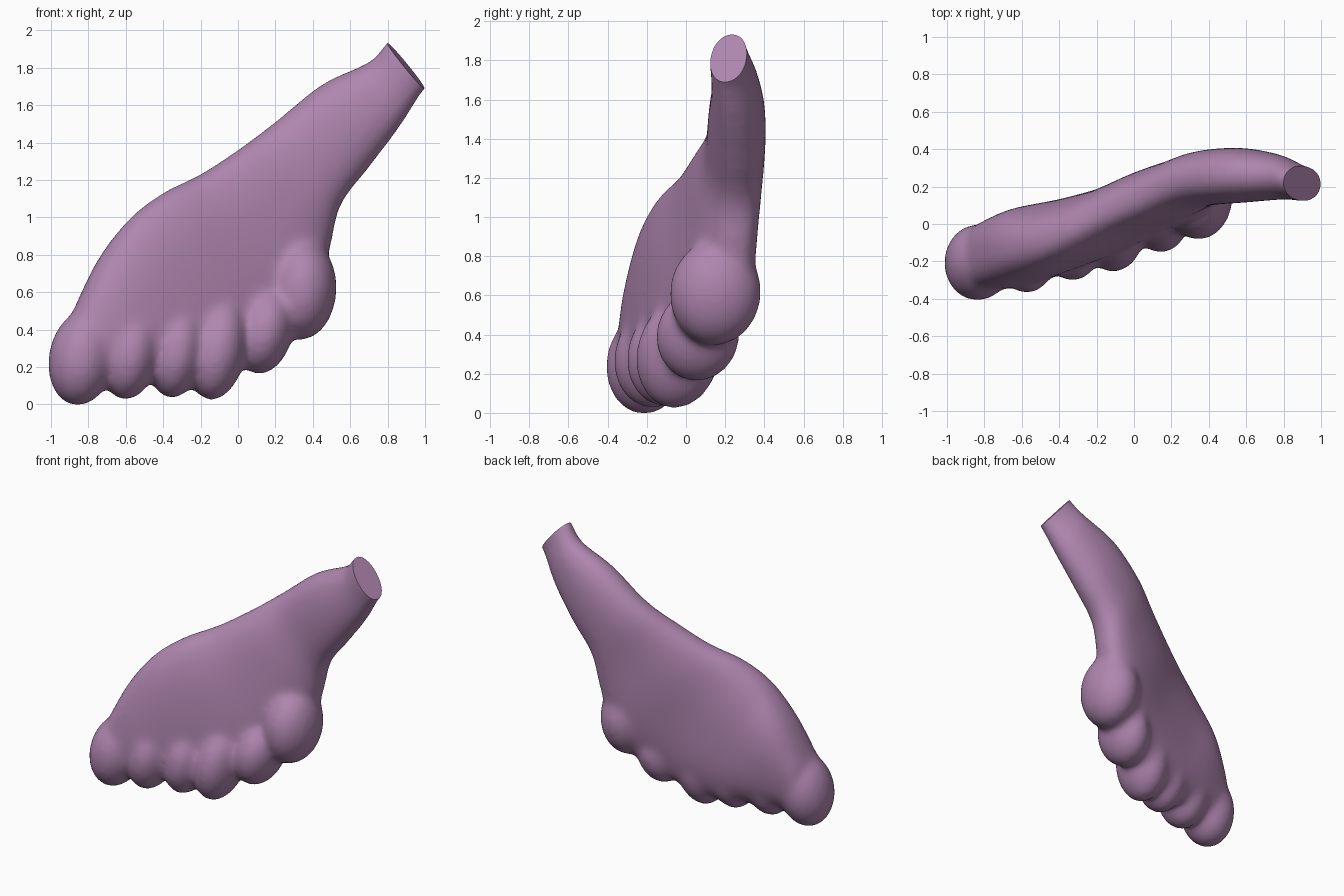
import bpy, bmesh, math
from mathutils import Vector

if "Cube" in bpy.data.objects:
    bpy.data.objects.remove(bpy.data.objects["Cube"])

mauve = bpy.data.materials.new("mauve skin")
mauve.use_nodes = True
mauve.diffuse_color = (0.43, 0.24, 0.43, 1)
mauve.node_tree.nodes["Principled BSDF"].inputs["Base Color"].default_value = mauve.diffuse_color

# Wrist-to-palm sections: upper edge x, z; lower edge x, z; upper y, lower y; half thickness
SECTIONS = [
    (0.88, 2.01, 1.09, 1.76, 0.22, 0.20, 0.095),
    (0.79, 1.93, 1.00, 1.68, 0.23, 0.205, 0.095),
    (0.70, 1.83, 0.86, 1.47, 0.26, 0.24, 0.12),
    (0.45, 1.71, 0.70, 1.26, 0.26, 0.26, 0.147),
    (0.20, 1.51, 0.55, 1.06, 0.23, 0.26, 0.15),
    (0.00, 1.36, 0.49, 0.82, 0.14, 0.25, 0.16),
    (-0.20, 1.23, 0.39, 0.48, 0.05, 0.21, 0.175),
    (-0.40, 1.13, 0.12, 0.25, -0.05, 0.09, 0.185),
    (-0.58, 0.99, -0.20, 0.12, -0.11, -0.02, 0.20),
    (-0.75, 0.77, -0.50, 0.11, -0.13, -0.12, 0.21),
    (-0.89, 0.48, -0.78, 0.12, -0.17, -0.19, 0.175),
]

# Finger lobes: lower tip, upper end, half width, half depth
LOBES = [
    ((-0.88, -0.23, -0.01), (-0.79, -0.18, 0.50), 0.178, 0.205),
    ((-0.62, -0.19, 0.02), (-0.52, -0.13, 0.52), 0.15, 0.21),
    ((-0.37, -0.13, 0.03), (-0.28, -0.06, 0.53), 0.147, 0.21),
    ((-0.16, -0.09, 0.02), (-0.05, 0.01, 0.57), 0.155, 0.215),
    ((0.09, 0.03, 0.16), (0.20, 0.09, 0.62), 0.152, 0.215),
    ((0.33, 0.13, 0.34), (0.36, 0.17, 0.88), 0.183, 0.235),
]


def blend(a, b, c, d, t):
    """Smooth curve between b and c."""
    return [0.5 * (2 * q + (r - p) * t + (2 * p - 5 * q + 4 * r - s) * t * t
                   + (3 * q - p - 3 * r + s) * t ** 3)
            for p, q, r, s in zip(a, b, c, d)]


def signed_power(v, e):
    return math.copysign(abs(v) ** e, v)


def add_palm(bm, sides=48, steps=6):
    last = len(SECTIONS) - 1
    rows = []
    for i in range(last):
        near = [SECTIONS[min(max(i + k, 0), last)] for k in (-1, 0, 1, 2)]
        rows += [blend(*near, s / steps) for s in range(steps)]
    rows.append(SECTIONS[-1])
    rings = []
    for i, (tx, tz, bx, bz, ty, by, half) in enumerate(rows):
        top, low = Vector((tx, ty, tz)), Vector((bx, by, bz))
        mid, arm = (top + low) / 2, (top - low) / 2
        # round at the wrist, fuller edges along the palm
        e = 1 - 0.2 * min(1, i / len(rows) * 2)
        ring = []
        for k in range(sides):
            a = math.tau * k / sides
            ring.append(bm.verts.new(mid + arm * signed_power(math.cos(a), e)
                        + Vector((0, half, 0)) * signed_power(math.sin(a), e)))
        rings.append(ring)
    for r, s in zip(rings, rings[1:]):
        for k in range(sides):
            n = (k + 1) % sides
            bm.faces.new((r[k], r[n], s[n], s[k]))
    bm.faces.new(rings[0][::-1])
    bm.faces.new(rings[-1])


def add_lobe(bm, tip, end, width, depth):
    tip, end = Vector(tip), Vector(end)
    axis = (end - tip) / 2
    up = axis.normalized()
    side = Vector((0, 1, 0)).cross(up).normalized()
    front = up.cross(side)
    made = bmesh.ops.create_icosphere(bm, subdivisions=4, radius=1)
    for v in made["verts"]:
        c = v.co.copy()
        v.co = (tip + end) / 2 + axis * c.z + side * c.x * width + front * c.y * depth


# Palm and lobes, fused into one skin
bm = bmesh.new()
add_palm(bm)
for lobe in LOBES:
    add_lobe(bm, *lobe)
bmesh.ops.recalc_face_normals(bm, faces=bm.faces)
mesh = bpy.data.meshes.new("lobed_hand")
bm.to_mesh(mesh)
bm.free()
hand = bpy.data.objects.new("lobed_hand", mesh)
bpy.context.collection.objects.link(hand)
fuse = hand.modifiers.new("fuse", "REMESH")
fuse.mode = "VOXEL"
fuse.voxel_size = 0.018
soften = hand.modifiers.new("soften", "SMOOTH")
soften.factor = 0.5
soften.iterations = 32

# Flat cut across the wrist
bm = bmesh.new()
bm.from_object(hand, bpy.context.evaluated_depsgraph_get())
hand.modifiers.clear()
cut = bmesh.ops.bisect_plane(bm, geom=bm.verts[:] + bm.edges[:] + bm.faces[:],
                             plane_co=(0.9, 0.22, 1.805), plane_no=(0.77, -0.12, 0.64),
                             clear_outer=True)
rim = [e for e in cut["geom_cut"] if isinstance(e, bmesh.types.BMEdge)]
bmesh.ops.holes_fill(bm, edges=rim, sides=0)
bmesh.ops.recalc_face_normals(bm, faces=bm.faces)
floor = min(v.co.z for v in bm.verts)
bmesh.ops.translate(bm, verts=bm.verts, vec=(0, 0, -floor))
bm.to_mesh(mesh)
bm.free()
mesh.materials.clear()
mesh.materials.append(mauve)

bpy.context.view_layer.objects.active = hand
hand.select_set(True)
bpy.ops.object.shade_smooth_by_angle(angle=math.radians(50))
